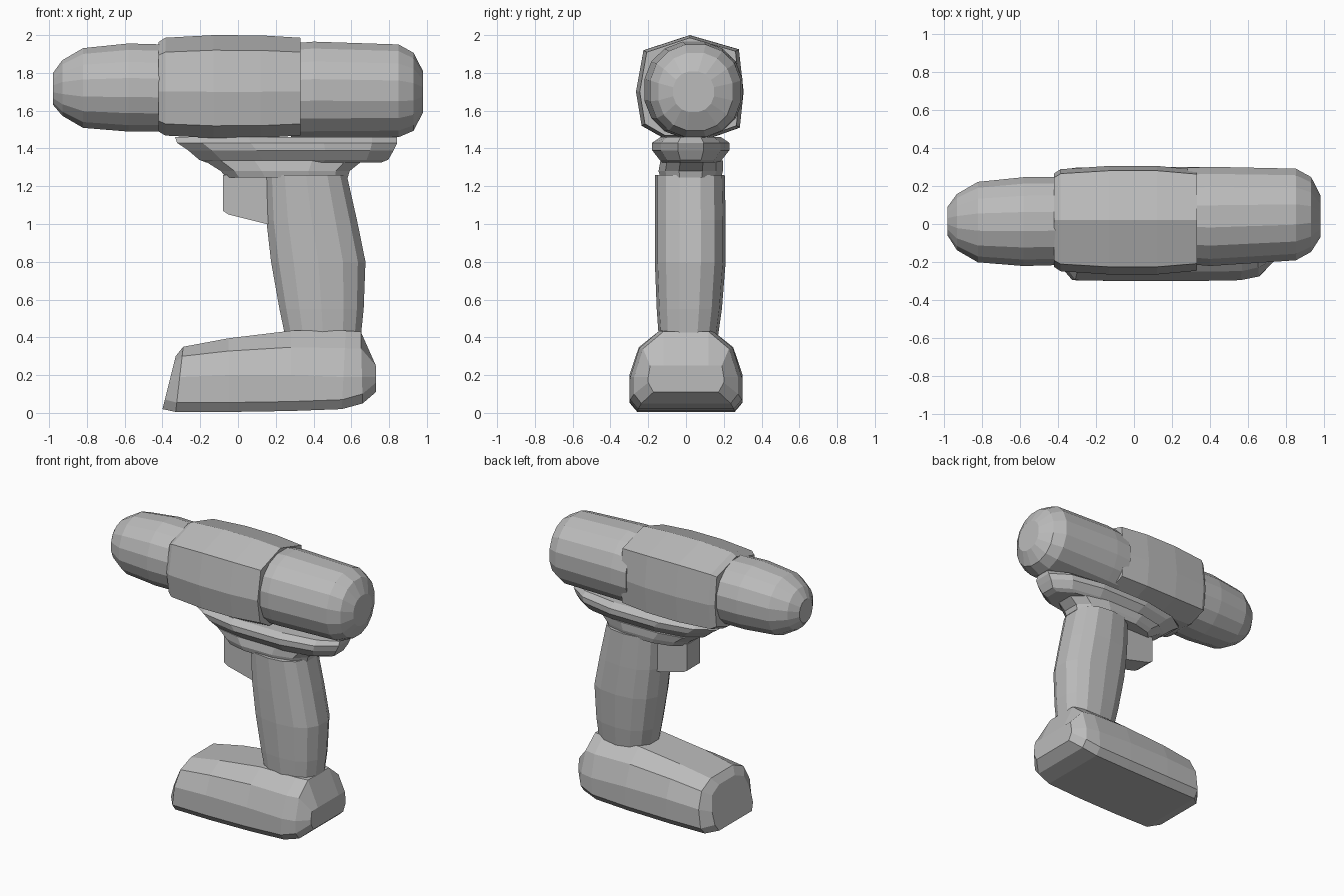
import bpy, bmesh, math

cube = bpy.data.objects.get("Cube")
if cube:
    bpy.data.objects.remove(cube, do_unlink=True)

grey = bpy.data.materials.new("plain_grey")
grey.use_nodes = True
colour = (0.5, 0.5, 0.5, 1)
grey.diffuse_color = colour
grey.node_tree.nodes["Principled BSDF"].inputs["Base Color"].default_value = colour


def loft(name, rings):
    """Skin a list of equal-length point rings and cap both ends."""
    bm = bmesh.new()
    loops = [[bm.verts.new(p) for p in ring] for ring in rings]
    n = len(loops[0])
    for a, b in zip(loops, loops[1:]):
        for i in range(n):
            j = (i + 1) % n
            bm.faces.new((a[i], a[j], b[j], b[i]))
    bm.faces.new(loops[0][::-1])
    bm.faces.new(loops[-1])
    bmesh.ops.recalc_face_normals(bm, faces=bm.faces)
    mesh = bpy.data.meshes.new(name)
    bm.to_mesh(mesh)
    bm.free()
    mesh.materials.append(grey)
    obj = bpy.data.objects.new(name, mesh)
    bpy.context.collection.objects.link(obj)
    return obj


def oval(lo_u, hi_u, lo_v, hi_v, sides=14, power=2.0):
    """Superellipse outline filling the given bounds."""
    pts = []
    for i in range(sides):
        a = 2 * math.pi * (i + 0.5) / sides
        c, s = math.cos(a), math.sin(a)
        u = math.copysign(abs(c) ** (2 / power), c)
        v = math.copysign(abs(s) ** (2 / power), s)
        pts.append(((lo_u + hi_u + u * (hi_u - lo_u)) / 2,
                    (lo_v + hi_v + v * (hi_v - lo_v)) / 2))
    return pts


def along_x(name, sections, **kw):
    """Sections: x, y low, y high, z low, z high."""
    return loft(name, [[(x, u, v) for u, v in oval(*b, **kw)] for x, *b in sections])


def along_z(name, sections, **kw):
    """Sections: z, x low, x high, y low, y high."""
    return loft(name, [[(u, v, z) for u, v in oval(*b, **kw)] for z, *b in sections])


# Chuck: rounded nose at the front end of the tool
along_x("chuck", [
    (-0.98, -0.06, 0.09, 1.63, 1.80),
    (-0.93, -0.14, 0.16, 1.57, 1.87),
    (-0.82, -0.205, 0.225, 1.505, 1.935),
    (-0.58, -0.225, 0.25, 1.485, 1.96),
    (-0.40, -0.22, 0.25, 1.485, 1.955)], sides=16, power=2.1)

# Motor cover: rounded rear barrel
along_x("motor_cover", [
    (0.28, -0.215, 0.30, 1.45, 1.96),
    (0.40, -0.225, 0.305, 1.45, 1.97),
    (0.85, -0.195, 0.295, 1.455, 1.955),
    (0.93, -0.15, 0.25, 1.49, 1.91),
    (0.98, -0.07, 0.15, 1.59, 1.81)], sides=16, power=2.15)

# Housing: faceted shell between the two barrels
shell = [(0.02, 2.0), (0.28, 1.925), (0.305, 1.7), (0.285, 1.51), (0.13, 1.455),
         (-0.12, 1.455), (-0.235, 1.52), (-0.265, 1.7), (-0.225, 1.92)]
loft("housing", [
    [(x, 0.02 + (y - 0.02) * w, 1.72 + (z - 1.72) * h) for y, z in shell]
    for x, w, h in [(-0.42, 0.86, 0.87), (-0.385, 0.94, 0.95), (-0.13, 1, 1),
                    (0.12, 1, 0.995), (0.33, 0.93, 0.95)]])

# Collar under the housing, with an overhanging rim, and the neck below it
along_z("collar", [
    (1.325, -0.18, 0.77, -0.13, 0.18),
    (1.34, -0.22, 0.81, -0.145, 0.195),
    (1.39, -0.28, 0.84, -0.185, 0.235),
    (1.43, -0.34, 0.86, -0.185, 0.235),
    (1.46, -0.35, 0.86, -0.14, 0.19)], sides=12, power=2.4)
along_z("neck", [
    (1.245, -0.07, 0.59, -0.14, 0.19),
    (1.28, -0.10, 0.60, -0.15, 0.20),
    (1.335, -0.19, 0.67, -0.14, 0.20)], sides=12, power=2.6)

# Trigger: block with a sloping underside
loft("trigger", [
    [(x, y, z) for x, z in [(-0.08, 1.26), (-0.08, 1.07), (-0.05, 1.05),
                            (0.15, 1.0), (0.22, 1.0), (0.22, 1.26)]]
    for y in (-0.05, 0.10)])

# Handle: curved grip with the bulge at the back
along_z("handle", [
    (0.41, 0.245, 0.655, -0.145, 0.17),
    (0.55, 0.215, 0.67, -0.155, 0.19),
    (0.80, 0.17, 0.68, -0.165, 0.21),
    (1.02, 0.145, 0.635, -0.165, 0.21),
    (1.26, 0.14, 0.58, -0.165, 0.205)], sides=14, power=2.5)


# Battery base: sections run front to back
def base_section(x, low, shoulder, high, wide, top, lean=0):
    half = [(wide * 0.86, low), (wide, low + 0.05), (wide, shoulder),
            ((wide + top) / 2 + 0.03, (shoulder + high) / 2 + 0.03), (top, high)]
    outline = half + [(-y, z) for y, z in half[::-1]]
    return [(x + lean * (z - low) / (high - low), y, z) for y, z in outline]


loft("battery_base", [
    base_section(-0.40, 0.02, 0.16, 0.30, 0.22, 0.09, 0.07),
    base_section(-0.33, 0.005, 0.19, 0.35, 0.295, 0.13, 0.04),
    base_section(-0.05, 0.005, 0.20, 0.395, 0.30, 0.14),
    base_section(0.28, 0.01, 0.20, 0.435, 0.30, 0.14),
    base_section(0.55, 0.02, 0.19, 0.435, 0.295, 0.14, 0.02),
    base_section(0.66, 0.05, 0.19, 0.43, 0.275, 0.12, -0.01),
    base_section(0.73, 0.11, 0.19, 0.25, 0.20, 0.12)])
